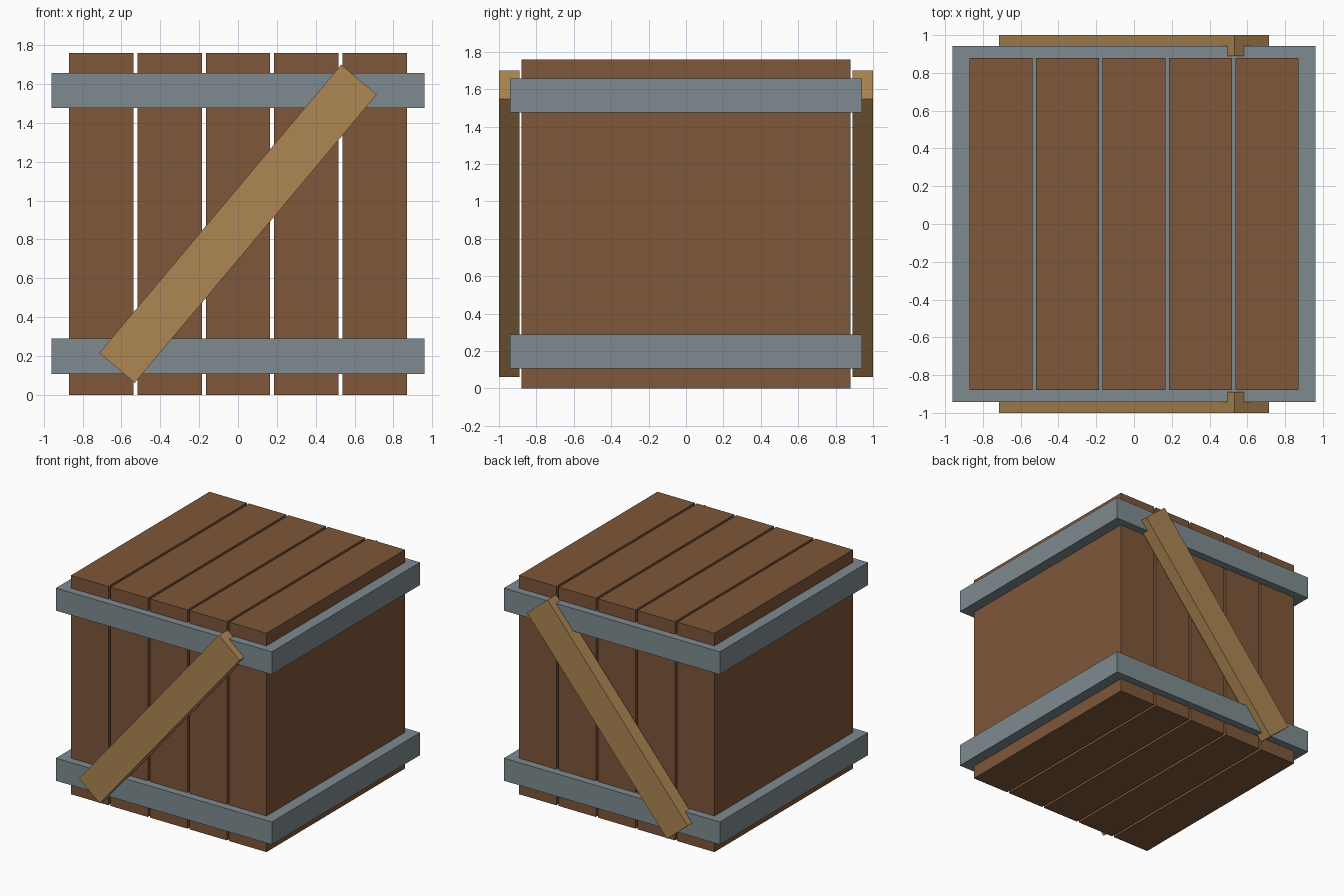
import bpy
from math import radians

if "Cube" in bpy.data.objects:
    bpy.data.objects.remove(bpy.data.objects["Cube"])


def material(name, color):
    m = bpy.data.materials.new(name)
    m.diffuse_color = (*color, 1)
    m.use_nodes = True
    m.node_tree.nodes["Principled BSDF"].inputs["Base Color"].default_value = m.diffuse_color
    return m


def box(name, center, size, mat, tilt=0):
    bpy.ops.mesh.primitive_cube_add(size=1, location=center, rotation=(0, tilt, 0))
    ob = bpy.context.object
    ob.name = name
    ob.scale = size
    ob.data.materials.append(mat)
    return ob


wood = material("dark_wood", (0.21, 0.095, 0.042))
metal = material("grey_band", (0.21, 0.26, 0.28))
pale = material("pale_wood", (0.42, 0.24, 0.085))

# Five thick boards running front to back with narrow gaps
for i in range(5):
    box(f"plank_{i + 1}", ((i - 2) * 0.352, 0, 0.88), (0.332, 1.76, 1.76), wood)

# Bands around the crate, solid through the gaps
for name, z in (("lower_band", 0.199), ("upper_band", 1.567)):
    box(name, (0, 0, z), (1.92, 1.884, 0.182), metal)

# Diagonal braces on front and back
for name, side in (("front_brace", -1), ("back_brace", 1)):
    box(name, (0, side * 0.945, 0.881), (1.938, 0.11, 0.239), pale, -radians(50))
